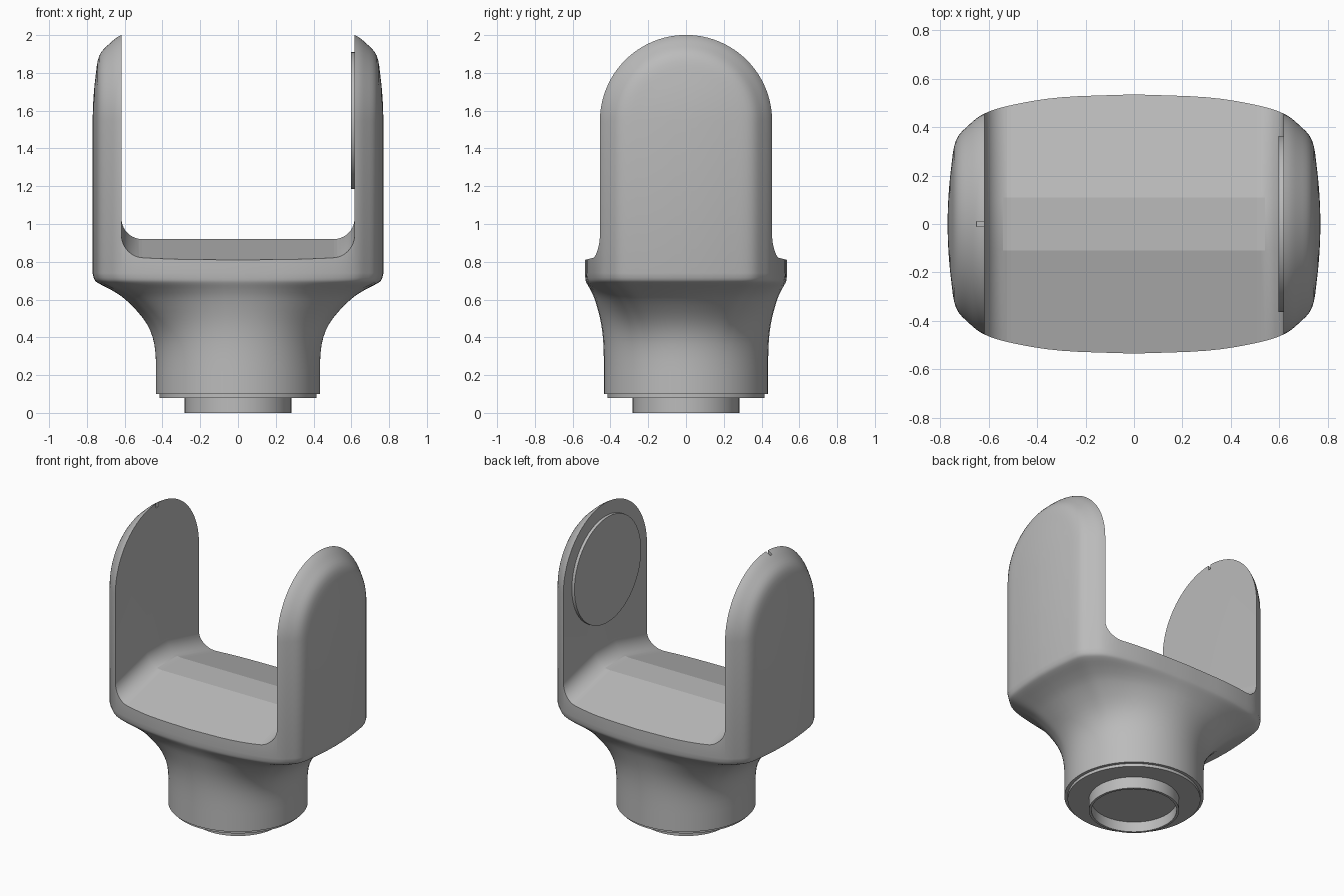
import bpy, bmesh, math
from mathutils import Vector

cube = bpy.data.objects.get("Cube")
if cube:
    bpy.data.objects.remove(cube, do_unlink=True)

grey = bpy.data.materials.new("matte_grey")
grey.use_nodes = True
colour = (0.5, 0.5, 0.5, 1)
grey.diffuse_color = colour
grey.node_tree.nodes["Principled BSDF"].inputs["Base Color"].default_value = colour


def finish(name, bm):
    bmesh.ops.remove_doubles(bm, verts=bm.verts, dist=1e-5)
    bmesh.ops.recalc_face_normals(bm, faces=bm.faces)
    mesh = bpy.data.meshes.new(name)
    bm.to_mesh(mesh)
    bm.free()
    mesh.materials.append(grey)
    obj = bpy.data.objects.new(name, mesh)
    bpy.context.collection.objects.link(obj)
    return obj


def smooth(obj, angle=35):
    bpy.ops.object.select_all(action="DESELECT")
    obj.select_set(True)
    bpy.context.view_layer.objects.active = obj
    bpy.ops.object.shade_smooth_by_angle(angle=math.radians(angle))


def loft(bm, rows, caps=True):
    """Skin equal-length rows of points; caps close the first and last row."""
    grid = [[bm.verts.new(p) for p in row] for row in rows]
    n = len(grid[0])
    for a, b in zip(grid, grid[1:]):
        for i in range(n if caps else n - 1):
            j = (i + 1) % n
            bm.faces.new((a[i], a[j], b[j], b[i]))
    if caps:
        bm.faces.new(grid[0])
        bm.faces.new(grid[-1])
    return grid


def lathe(name, profile, steps=96):
    """Revolve (radius, z) points about z."""
    bm = bmesh.new()
    rows = []
    for k in range(steps + 1):
        a = 2 * math.pi * k / steps
        rows.append([(r * math.cos(a), r * math.sin(a), z) for r, z in profile])
    loft(bm, rows, caps=False)
    obj = finish(name, bm)
    smooth(obj)
    return obj


def spline(pts, steps):
    """Smooth curve through points."""
    p = [Vector(q) for q in pts]
    p = [2 * p[0] - p[1]] + p + [2 * p[-1] - p[-2]]
    out = []
    for a, b, c, d in zip(p, p[1:], p[2:], p[3:]):
        for k in range(steps):
            t = k / steps
            out.append(b + (c - a) * t / 2 + (2 * a - 5 * b + 4 * c - d) * t * t / 2
                       + (3 * b - a - 3 * c + d) * t ** 3 / 2)
    return out + [p[-2]]


# Plan outline (x, half depth), mirrored to both sides
half = spline([(0, .535), (.3, .523), (.5, .492), (.615, .457), (.68, .41),
               (.735, .345), (.755, .23), (.766, .11), (.77, 0)], 4)
plan = [Vector((-p.x, p.y)) for p in reversed(half[1:])] + half

# Flare: (z, blend from round neck to plan outline)
flare = spline([(.1, 0), (.28, 0), (.4, .05), (.5, .2), (.6, .48), (.65, .7),
                (.685, .9), (.705, .97), (.74, 1)], 3)
NECK, DOME_Z = .435, 1.545

# Yoke: neck flaring up to two arms with rounded tops
bm = bmesh.new()
rows = []
for p in plan:
    ring = p.normalized() * NECK
    side = [(*ring.lerp(p, min(1, max(0, t))), z) for z, t in flare]
    side += [(p.x, p.y, DOME_Z)]
    arc = [(p.x, p.y * math.cos(a), DOME_Z + p.y * math.sin(a))
           for a in (math.pi * k / 48 for k in range(1, 48))]
    rows.append(side + arc + [(x, -y, z) for x, y, z in reversed(side)])
grid = loft(bm, rows, caps=False)
bm.faces.new([r[0] for r in grid] + [r[-1] for r in reversed(grid[1:-1])])
yoke = finish("yoke", bm)

# Slot cutter with rounded corners and a ridged floor
bm = bmesh.new()
rows = []
INNER, R = .617, .11
for y, floor in ((-.7, .767), (-.11, .92), (.11, .92), (.7, .767)):
    corner = [(INNER - R + R * math.cos(a), floor + R - R * math.sin(a))
              for a in (math.pi / 2 * k / 10 for k in range(11))]
    right = [(INNER, 2.3)] + corner
    rows.append([(x, y, z) for x, z in right]
                + [(-x, y, z) for x, z in reversed(right)])
loft(bm, rows)
slot = finish("slot_cutter", bm)

# Small notch at the tip of the right arm
bm = bmesh.new()
bmesh.ops.create_cube(bm, size=1)
bmesh.ops.scale(bm, vec=(.05, .02, .06), verts=bm.verts)
bmesh.ops.translate(bm, vec=(-.625, 0, 2), verts=bm.verts)
notch = finish("notch_cutter", bm)

for cutter in (slot, notch):
    cutter.hide_render = True
    mod = yoke.modifiers.new("cut", "BOOLEAN")
    mod.operation, mod.solver, mod.object = "DIFFERENCE", "EXACT", cutter
bpy.context.view_layer.update()
graph = bpy.context.evaluated_depsgraph_get()
mesh = bpy.data.meshes.new_from_object(yoke.evaluated_get(graph))
yoke.modifiers.clear()
yoke.data = mesh
for cutter in (slot, notch):
    bpy.data.objects.remove(cutter, do_unlink=True)
smooth(yoke, 30)
for poly in yoke.data.polygons:  # crisp floor planes
    if poly.normal.z > .95 and .75 < poly.center.z < .95:
        poly.use_smooth = False

# Round pad on the inner face of the left arm
pad = lathe("arm_pad", [(0, 0), (.363, 0), (.363, .022), (0, .022)])
pad.rotation_euler = (0, math.pi / 2, 0)
pad.location = (.597, 0, DOME_Z + .002)

# Base step and hollow mounting ring
lathe("base_step", [(0, .08), (.415, .08), (.415, .102), (0, .102)])
lathe("mounting_ring", [(0, .07), (.266, .07), (.266, 0), (.282, 0),
                        (.282, .09), (0, .09)])
